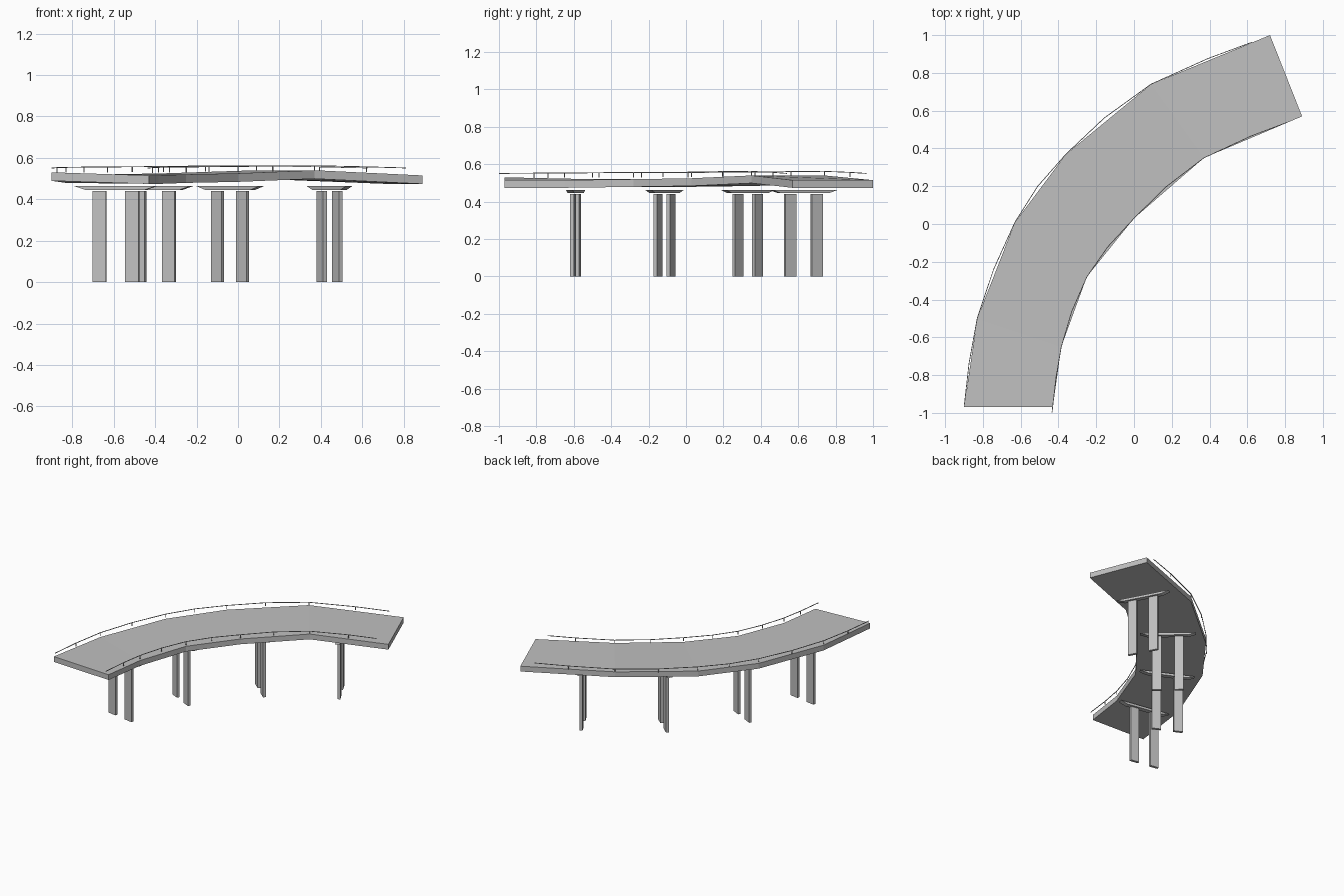
import bpy, bmesh, math
from mathutils import Vector, Matrix

cube = bpy.data.objects.get("Cube")
if cube:
    bpy.data.objects.remove(cube, do_unlink=True)

concrete = bpy.data.materials.new("concrete grey")
GREY = (0.53, 0.53, 0.53, 1)
concrete.diffuse_color = GREY
concrete.use_nodes = True
concrete.node_tree.nodes["Principled BSDF"].inputs["Base Color"].default_value = GREY


def finish(name, bm):
    bmesh.ops.recalc_face_normals(bm, faces=bm.faces)
    mesh = bpy.data.meshes.new(name)
    bm.to_mesh(mesh)
    bm.free()
    mesh.materials.append(concrete)
    ob = bpy.data.objects.new(name, mesh)
    bpy.context.scene.collection.objects.link(ob)
    return ob


def add_box(bm, centre, size, angle=0.0):
    m = (Matrix.Translation(centre) @ Matrix.Rotation(angle, 4, 'Z')
         @ Matrix.Diagonal((*size, 1)))
    return bmesh.ops.create_cube(bm, size=1, matrix=m)["verts"]


# Stations along the road: top edge of the deck on both sides
OUTER = [Vector(p) for p in ((-.90, -.97, .53), (-.83, -.50, .52), (-.63, .01, .52),
                             (-.36, .37, .525), (.09, .74, .54), (.72, 1.0, .515))]
INNER = [Vector(p) for p in ((-.43, -.97, .515), (-.385, -.65, .515), (-.25, -.28, .52),
                             (0, .03, .525), (.37, .35, .54), (.89, .57, .515))]
RAIL_Z = (.551, .554, .556, .558, .562, .549)
THICK = Vector((0, 0, .041))

# Deck: a banked slab swept through the stations
bm = bmesh.new()
rings = [[bm.verts.new(p) for p in (o, i, i - THICK, o - THICK)]
         for o, i in zip(OUTER, INNER)]
for a, b in zip(rings, rings[1:]):
    for k in range(4):
        bm.faces.new((a[k], a[k - 1], b[k - 1], b[k]))
bm.faces.new(rings[0])
bm.faces.new(rings[-1])
finish("road_deck", bm)


def curve_point(pts, t):
    """Smooth curve through the points, straight past the ends."""
    n = len(pts)
    i = min(max(int(math.floor(t)), 0), n - 2)
    f = t - i
    p1, p2 = pts[i], pts[i + 1]
    if f < 0:
        return p1.lerp(p2, f)
    m1 = (p2 - pts[i - 1]) / 2 if i > 0 else p2 - p1
    m2 = (pts[i + 2] - p1) / 2 if i < n - 2 else p2 - p1
    return ((2*f**3 - 3*f**2 + 1) * p1 + (f**3 - 2*f**2 + f) * m1
            + (3*f**2 - 2*f**3) * p2 + (f**3 - f**2) * m2)


# Railings: thin handrail and short posts along each edge
def railing(name, edge, start):
    pts = [Vector((p.x, p.y, z)) for p, z in zip(edge, RAIL_Z)]
    path = [curve_point(pts, t) for t in [start] + [k / 2 for k in range(1, 10)] + [4.85]]
    rail, posts = bmesh.new(), bmesh.new()
    rings = []
    for k, p in enumerate(path):
        d = path[min(k + 1, len(path) - 1)] - path[max(k - 1, 0)]
        side = Vector((-d.y, d.x, 0)).normalized() * .002
        up = Vector((0, 0, .002))
        rings.append([rail.verts.new(p + s * side + u * up)
                      for s, u in ((-1, -1), (1, -1), (1, 1), (-1, 1))])
        if 0 < k < len(path) - 1:
            add_box(posts, p - Vector((0, 0, .013)), (.004, .004, .026),
                    math.atan2(d.y, d.x))
    for a, b in zip(rings, rings[1:]):
        for k in range(4):
            rail.faces.new((a[k], a[k - 1], b[k - 1], b[k]))
    rail.faces.new(rings[0])
    rail.faces.new(rings[-1])
    finish(name + "_handrail", rail)
    finish(name + "_rail_posts", posts)


railing("outer", OUTER, 0.03)
railing("inner", INNER, -0.09)

# Supports: a pair of flat columns under a tapered cross beam
SUPPORTS = ((-.59, -.59, -10), (-.405, -.115, -26), (-.038, .33, -41), (.442, .628, -62))
for n, (x, y, deg) in enumerate(SUPPORTS, 1):
    ang = math.radians(deg)
    along = Vector((math.cos(ang), math.sin(ang), 0))
    mid = Vector((x, y, 0))
    for side, s in (("outer", -1), ("inner", 1)):
        bm = bmesh.new()
        add_box(bm, mid + along * s * .08 + Vector((0, 0, .22)), (.067, .02, .44), ang)
        finish(f"support_{n}_{side}_column", bm)
    bm = bmesh.new()
    verts = add_box(bm, (0, 0, .454), (.4, .035, .018))
    for v in verts:
        if v.co.z < .454:
            v.co.x *= .72
    bm.transform(Matrix.Translation(mid) @ Matrix.Rotation(ang, 4, 'Z'))
    finish(f"support_{n}_cross_beam", bm)
